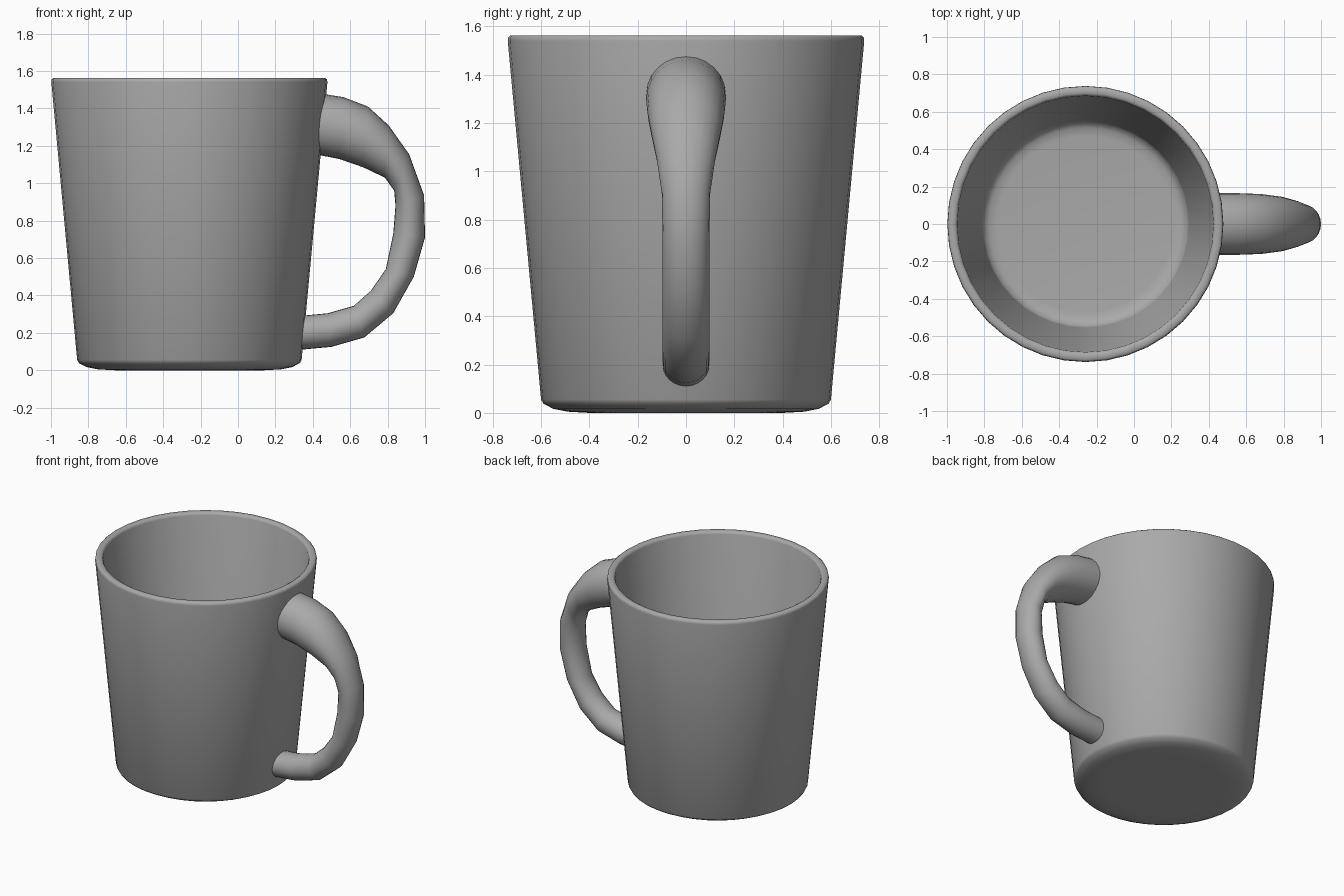
import bpy, math

cube = bpy.data.objects.get("Cube")
if cube:
    bpy.data.objects.remove(cube, do_unlink=True)

AXIS_X = -0.26

# Plain grey ceramic
ceramic = bpy.data.materials.new("grey ceramic")
ceramic.use_nodes = True
GREY = (0.4, 0.4, 0.4, 1)
ceramic.diffuse_color = GREY
ceramic.node_tree.nodes["Principled BSDF"].inputs["Base Color"].default_value = GREY


def loft(name, rings, sharp_angle):
    """Skin equal-sized rings of points, capping both ends."""
    n = len(rings[0])
    verts = [p for ring in rings for p in ring]
    faces = [(i * n + j, i * n + (j + 1) % n, (i + 1) * n + (j + 1) % n, (i + 1) * n + j)
             for i in range(len(rings) - 1) for j in range(n)]
    faces.append(tuple(reversed(range(n))))
    faces.append(tuple(range(len(verts) - n, len(verts))))
    mesh = bpy.data.meshes.new(name)
    mesh.from_pydata(verts, [], faces)
    mesh.materials.append(ceramic)
    obj = bpy.data.objects.new(name, mesh)
    bpy.context.collection.objects.link(obj)
    bpy.ops.object.select_all(action="DESELECT")
    obj.select_set(True)
    bpy.context.view_layer.objects.active = obj
    bpy.ops.object.shade_smooth_by_angle(angle=math.radians(sharp_angle))
    return obj


def circle(radius, z, n=40):
    return [(AXIS_X + radius * math.cos(math.tau * k / n),
             radius * math.sin(math.tau * k / n), z) for k in range(n)]


# Cup: underside, outer wall, rounded rim, inner wall, floor (radius, height)
cup_profile = [(0.40, 0.0), (0.49, 0.005), (0.55, 0.017), (0.59, 0.038), (0.60, 0.055),
               (0.738, 1.54), (0.736, 1.555), (0.726, 1.563), (0.70, 1.563),
               (0.69, 1.557), (0.685, 1.545), (0.555, 0.13), (0.545, 0.10),
               (0.515, 0.08), (0.47, 0.075)]
loft("cup", [circle(r, z) for r, z in cup_profile], 60)


def handle_ring(outer, inner, half_width, n=24):
    """Ellipse spanning the outer and inner edge of the handle."""
    ox, oz = outer
    ix, iz = inner
    ring = []
    for k in range(n):
        a = math.tau * k / n
        c = math.cos(a) / 2
        ring.append(((ox + ix) / 2 + (ox - ix) * c, half_width * math.sin(a),
                     (oz + iz) / 2 + (oz - iz) * c))
    return ring


# Handle stations from top to bottom: outer edge, inner edge, half width
stations = [
    ((0.44, 1.48), (0.41, 1.155), 0.165),
    ((0.565, 1.46), (0.54, 1.13), 0.165),
    ((0.695, 1.41), (0.67, 1.085), 0.16),
    ((0.805, 1.31), (0.785, 1.03), 0.145),
    ((0.915, 1.155), (0.835, 0.96), 0.122),
    ((0.995, 0.935), (0.842, 0.88), 0.1),
    ((1.0, 0.71), (0.83, 0.73), 0.097),
    ((0.94, 0.50), (0.79, 0.54), 0.097),
    ((0.83, 0.305), (0.71, 0.425), 0.097),
    ((0.675, 0.175), (0.62, 0.345), 0.097),
    ((0.5, 0.125), (0.48, 0.305), 0.097),
    ((0.315, 0.108), (0.325, 0.29), 0.097),
]
loft("handle", [handle_ring(*s) for s in stations], 60)
